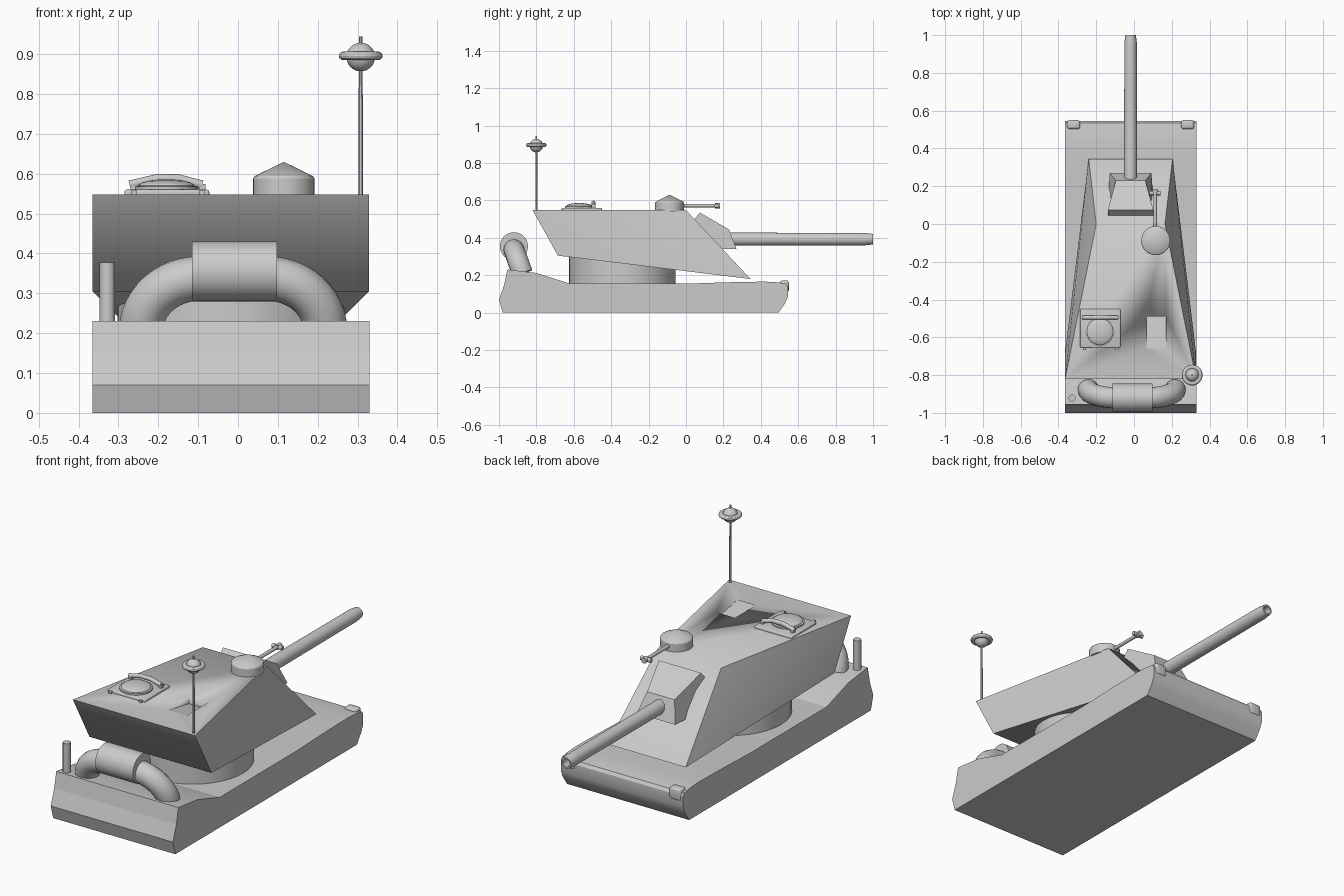
import bpy, bmesh
from math import pi, sin, cos, radians
from mathutils import Matrix, Vector

if "Cube" in bpy.data.objects:
    bpy.data.objects.remove(bpy.data.objects["Cube"])

CX = -0.018  # centre line of hull and turret


def finish(name, bm, angle=30):
    bmesh.ops.remove_doubles(bm, verts=bm.verts, dist=1e-5)
    bmesh.ops.recalc_face_normals(bm, faces=bm.faces)
    me = bpy.data.meshes.new(name)
    bm.to_mesh(me)
    bm.free()
    for p in me.polygons:
        p.use_smooth = True
    me.set_sharp_from_angle(angle=radians(angle))
    ob = bpy.data.objects.new(name, me)
    bpy.context.collection.objects.link(ob)
    return ob


def prism(name, profile, x0, x1):
    """Extrude a (y, z) profile from x0 to x1."""
    bm = bmesh.new()
    a = [bm.verts.new((x0, y, z)) for y, z in profile]
    b = [bm.verts.new((x1, y, z)) for y, z in profile]
    n = len(a)
    for i in range(n):
        j = (i + 1) % n
        bm.faces.new((a[i], a[j], b[j], b[i]))
    bm.faces.new(a)
    bm.faces.new(b)
    return finish(name, bm)


def lathe(name, profile, loc, axis='Z', seg=32):
    """Revolve an (r, h) profile about an axis through loc."""
    bm = bmesh.new()
    vs = [bm.verts.new((r, 0, h)) for r, h in profile]
    es = [bm.edges.new(p) for p in zip(vs, vs[1:])]
    bmesh.ops.spin(bm, geom=vs + es, cent=(0, 0, 0), axis=(0, 0, 1),
                   angle=2 * pi, steps=seg)
    rot = {'Z': Matrix(), 'Y': Matrix.Rotation(-pi / 2, 4, 'X'),
           'X': Matrix.Rotation(pi / 2, 4, 'Y')}[axis]
    bm.transform(Matrix.Translation(loc) @ rot)
    return finish(name, bm)


def rod(name, loc, r, length, axis='Z', seg=24):
    return lathe(name, [(0, 0), (r, 0), (r, length), (0, length)], loc, axis, seg)


def tube(name, path, r):
    """Round tube along a list of points."""
    cu = bpy.data.curves.new(name, 'CURVE')
    cu.dimensions = '3D'
    cu.bevel_depth, cu.bevel_resolution, cu.use_fill_caps = r, 6, True
    sp = cu.splines.new('POLY')
    sp.points.add(len(path) - 1)
    for p, co in zip(sp.points, path):
        p.co = (*co, 1)
    tmp = bpy.data.objects.new(name + "_path", cu)
    bpy.context.collection.objects.link(tmp)
    dg = bpy.context.evaluated_depsgraph_get()
    me = bpy.data.meshes.new_from_object(tmp.evaluated_get(dg))
    bm = bmesh.new()
    bm.from_mesh(me)
    bpy.data.objects.remove(tmp)
    return finish(name, bm, 40)


def box(name, lo, hi, bevel=0):
    bm = bmesh.new()
    bmesh.ops.create_cube(bm, size=1)
    lo, hi = Vector(lo), Vector(hi)
    bm.transform(Matrix.Translation((lo + hi) / 2) @ Matrix.Diagonal((*(hi - lo), 1)))
    if bevel:
        bmesh.ops.bevel(bm, geom=bm.edges[:], offset=bevel, segments=3,
                        profile=0.5, affect='EDGES')
    return finish(name, bm, 35)


def solid(name, pairs, quads, angle=30):
    """Solid symmetric about CX, from (half width, y, z) rows."""
    bm = bmesh.new()
    v = [bm.verts.new((CX + s * w, y, z)) for w, y, z in pairs for s in (-1, 1)]
    for q in quads:
        bm.faces.new([v[i] for i in q])
    return finish(name, bm, angle)


# Hull: bevelled ends, slightly domed front deck
prism("hull", [(-0.98, 0), (0.495, 0), (0.53, 0.05), (0.545, 0.085), (0.545, 0.14),
               (0.535, 0.155), (0.49, 0.162), (0.42, 0.166), (0.25, 0.163), (0, 0.155),
               (-0.97, 0.155), (-1, 0.07)], -0.365, 0.33)
# Raised engine deck with ramp
prism("engine_deck", [(-0.972, 0.15), (-0.955, 0.23), (-0.93, 0.228), (-0.8, 0.212),
                      (-0.62, 0.155), (-0.62, 0.15)], -0.365, 0.33)
# Front corner lights
for s in (-1, 1):
    c = CX + s * 0.302
    box("corner_light", (c - 0.034, 0.503, 0.11), (c + 0.034, 0.55, 0.172), 0.012)

# Turret ring and wedge turret
rod("turret_ring", (CX, -0.34, 0.14), 0.285, 0.2, seg=48)
turret = solid("turret",
               [(0.347, -0.82, 0.548), (0.182, 0.0, 0.548),
                (0.222, 0.345, 0.18), (0.347, -0.685, 0.305)],
               [(0, 1, 3, 2), (2, 3, 5, 4), (4, 5, 7, 6), (6, 7, 1, 0),
                (0, 2, 4), (0, 4, 6), (1, 3, 5), (1, 5, 7)], 55)
# Sloped recess in the turret roof
cutter = prism("recess_cutter", [(-0.66, 0.547), (-0.66, 0.6), (-0.49, 0.6), (-0.49, 0.515)],
               0.065, 0.17)
cutter.hide_render = True
cutter.hide_viewport = True
mod = turret.modifiers.new("recess", 'BOOLEAN')
mod.operation, mod.solver, mod.object = 'DIFFERENCE', 'EXACT', cutter

# Mantlet and barrel
solid("mantlet", [(0.12, 0.075, 0.535), (0.078, 0.23, 0.445), (0.11, 0.27, 0.34),
                  (0.12, 0.13, 0.34), (0.12, 0.0, 0.45)],
      [(0, 1, 3, 2), (2, 3, 5, 4), (4, 5, 7, 6), (6, 7, 9, 8), (8, 9, 1, 0),
       (0, 2, 4, 6, 8), (1, 3, 5, 7, 9)])
lathe("barrel", [(0, 0), (0.035, 0), (0.033, 0.74), (0.033, 0.76), (0.028, 0.8),
                 (0.02, 0.8), (0.02, 0.74), (0, 0.74)], (CX, 0.2, 0.393), 'Y')

# Cupola with conical roof and small gun
lathe("cupola", [(0, 0), (0.077, 0), (0.077, 0.046), (0.073, 0.052), (0, 0.088)],
      (0.115, -0.088, 0.542))
rod("cupola_gun", (0.112, -0.03, 0.572), 0.009, 0.21, 'Y', 16)
rod("cupola_gun_muzzle", (0.112, 0.155, 0.572), 0.014, 0.028, 'Y', 16)
rod("cupola_gun_crosspiece", (0.083, 0.163, 0.572), 0.011, 0.058, 'X', 16)

# Roof hatch: plate, dome, handle, pegs
solid_hatch = box("hatch_plate", (-0.285, -0.655, 0.54), (-0.072, -0.45, 0.56), 0.006)
lathe("hatch_dome", [(0.078, 0), (0.078, 0.012)] +
      [(0.07 * cos(a * pi / 12), 0.014 + 0.016 * sin(a * pi / 12)) for a in range(7)],
      (-0.18, -0.57, 0.556))
tube("hatch_handle", [(-0.272, -0.495, 0.572), (-0.205, -0.495, 0.588),
                      (-0.15, -0.495, 0.588), (-0.09, -0.495, 0.572)], 0.011)
for x in (-0.262, -0.09):
    box("hatch_peg", (x - 0.007, -0.668, 0.54), (x + 0.007, -0.65, 0.558))
    box("hatch_bracket", (x - 0.008, -0.505, 0.55), (x + 0.008, -0.485, 0.575))

# Antenna with ball and ring
lathe("antenna_mast", [(0, 0), (0.006, 0), (0.0045, 0.4), (0, 0.4)],
      (0.308, -0.8, 0.545), seg=12)
lathe("antenna_ball", [(0.036 * cos(a), 0.036 * sin(a))
                       for a in [pi * (i / 16 - 0.5) for i in range(17)]],
      (0.308, -0.8, 0.893))
lathe("antenna_ring", [(0.043 + 0.012 * cos(a), 0.011 * sin(a))
                       for a in [2 * pi * i / 12 for i in range(13)]],
      (0.308, -0.8, 0.896))

# Rear muffler drum and its two curved pipes
rod("muffler_drum", (-0.115, -0.92, 0.355), 0.075, 0.213, 'X', 40)
for s in (-1, 1):
    path = [(-0.012 + s * 0.05, -0.92, 0.337)]
    for i in range(13):
        a = i / 12 * pi / 2
        k = 1 - cos(a)
        path.append((-0.012 + s * (0.085 + 0.145 * sin(a)), -0.92 + 0.045 * k,
                     0.337 - 0.127 * k))
    tube("muffler_pipe", path, 0.056)
# Upright exhaust stack
rod("exhaust_stack", (-0.328, -0.922, 0.2), 0.019, 0.178)
